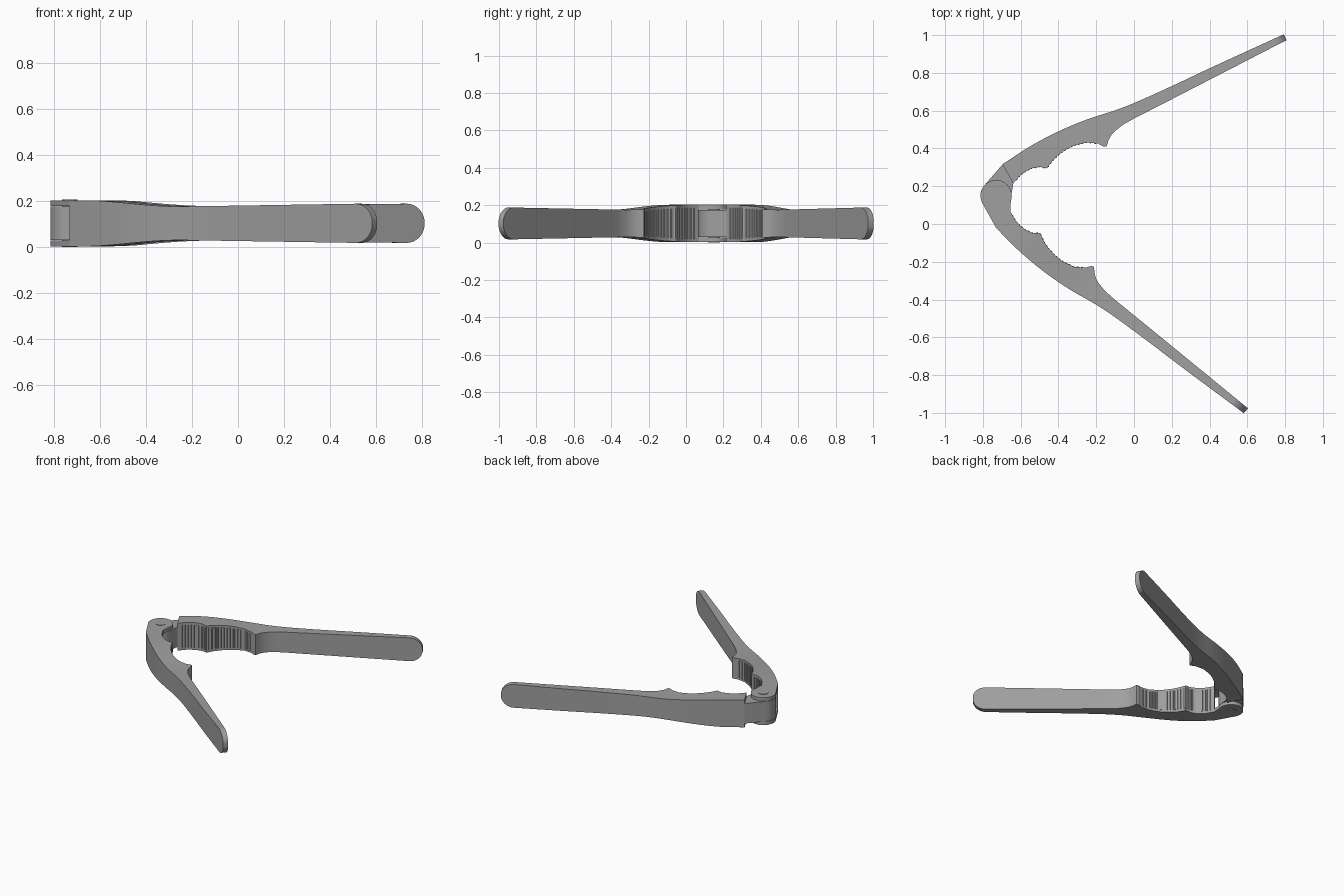
import bpy, bmesh, math

if "Cube" in bpy.data.objects:
    bpy.data.objects.remove(bpy.data.objects["Cube"])

PIVOT = (-0.73, 0.15)
MID_Z = 0.1025
HINGE_R = 0.083

metal = bpy.data.materials.new("grey metal")
metal.diffuse_color = (0.35, 0.35, 0.35, 1)
metal.use_nodes = True
metal.node_tree.nodes["Principled BSDF"].inputs["Base Color"].default_value = metal.diffuse_color

# Arm outline in arm space: u runs from hinge to tip, w points outward
OUTER = [(.11, .13), (.28, .143), (.45, .141), (.615, .124), (.77, .095),
         (.876, .081), (1.094, .064), (1.315, .051), (1.745, .021)]
INNER = [(.11, .014), (.167, .034), (.2, .038), (.236, .036), (.275, .024),
         (.306, -.002), (.322, .006), (.355, .021), (.393, .031), (.44, .037),
         (.487, .036), (.557, .018), (.606, -.017), (.625, -.045),
         (.638, -.052), (.664, -.026), (.69, -.01), (.716, -.001),
         (.768, .008), (.837, .009), (1.06, .003), (1.745, -.013)]


def interp(pts, u, smooth=False):
    """Value at u, linear or as a smooth Hermite curve."""
    i = max(k for k in range(len(pts) - 1) if pts[k][0] <= u + 1e-9)
    (a, p), (b, q) = pts[i], pts[i + 1]
    t = (u - a) / (b - a)
    if not smooth:
        return p + (q - p) * t

    def slope(k):
        lo, hi = pts[max(k - 1, 0)], pts[min(k + 1, len(pts) - 1)]
        return (hi[1] - lo[1]) / (hi[0] - lo[0])
    m, n = slope(i) * (b - a), slope(i + 1) * (b - a)
    return ((2*t**3 - 3*t*t + 1) * p + (t**3 - 2*t*t + t) * m
            + (3*t*t - 2*t**3) * q + (t**3 - t*t) * n)


def half_height(u):
    """Tall at the hinge, a waist behind the jaw, rounded at the tip."""
    t = min(max((u - .2) / .52, 0), 1)
    h = .1 - .027 * t * t * (3 - 2 * t)
    if u > .72:
        h += .012 * min((u - .72) / .94, 1)
    if u > 1.66:
        e = (u - 1.66) / .087
        h *= math.sqrt(max(1 - e * e, .04))
    return h


def place(u, w, z, side):
    ang = math.radians(28.6 if side > 0 else -40.6)
    c, s = math.cos(ang), math.sin(ang)
    return (PIVOT[0] + u * c - side * w * s,
            PIVOT[1] + u * s + side * w * c, MID_Z + z)


def finish(bm, name):
    bmesh.ops.recalc_face_normals(bm, faces=bm.faces)
    me = bpy.data.meshes.new(name)
    bm.to_mesh(me)
    bm.free()
    ob = bpy.data.objects.new(name, me)
    bpy.context.collection.objects.link(ob)
    me.materials.append(metal)
    bpy.ops.object.select_all(action='DESELECT')
    ob.select_set(True)
    bpy.context.view_layer.objects.active = ob
    bpy.ops.object.shade_smooth_by_angle(angle=math.radians(30))
    return ob


def prism(bm, outline, z0, z1, side):
    """Extrude an arm-space outline between two heights."""
    lo = [bm.verts.new(place(u, w, z0, side)) for u, w in outline]
    hi = [bm.verts.new(place(u, w, z1, side)) for u, w in outline]
    bm.faces.new(lo)
    bm.faces.new(hi)
    n = len(lo)
    for i in range(n):
        j = (i + 1) % n
        bm.faces.new((lo[i], lo[j], hi[j], hi[i]))


def circle(u, w, r, n):
    return [(u + r * math.cos(2 * math.pi * k / n),
             w + r * math.sin(2 * math.pi * k / n)) for k in range(n)]


def build_arm(name, side):
    us = {round(p[0], 4) for p in OUTER + INNER}
    us |= {round(.11 + .03 * k, 4) for k in range(52)}
    us |= {round(1.66 + .085 * math.sin(k * math.pi / 20), 4) for k in range(11)}
    bm = bmesh.new()
    prev = None
    for u in sorted(us):
        o, i, h = interp(OUTER, u, True), interp(INNER, u), half_height(u)
        ring = [bm.verts.new(place(u, w, z, side))
                for w, z in ((o, -h), (o, h), (i, h), (i, -h))]
        if prev:
            for k in range(4):
                j = (k + 1) % 4
                bm.faces.new((prev[k], prev[j], ring[j], ring[k]))
        else:
            bm.faces.new(ring)
        prev = ring
    bm.faces.new(prev)
    finish(bm, name)


def build_ridges(name, side):
    bm = bmesh.new()
    for k in range(24):
        u = .135 + .02 * k
        h = half_height(u) * .82
        prism(bm, circle(u, interp(INNER, u) + .004, .0075, 6), -h, h, side)
    finish(bm, name)


# Arms with gripping ridges
for label, side in (("back", 1), ("front", -1)):
    build_arm(label + "_arm", side)
    build_ridges(label + "_grip_ridges", side)

# Hinge: a tongue on the back arm between two cheeks on the front arm
knuckle = [(.112, .13)]
for k in range(25):
    a = math.radians(110 + 230 * k / 24)
    knuckle.append((HINGE_R * math.cos(a), HINGE_R * math.sin(a)))
knuckle.append((.112, .014))

bm = bmesh.new()
prism(bm, knuckle, -.073, .073, 1)
finish(bm, "hinge_tongue")
bm = bmesh.new()
for z0, z1 in ((-.1, -.075), (.075, .1)):
    prism(bm, knuckle, z0, z1, -1)
finish(bm, "hinge_cheeks")

# Rivet through the hinge
bm = bmesh.new()
prism(bm, circle(0, 0, .033, 24), -MID_Z, MID_Z, 1)
finish(bm, "hinge_rivet")
